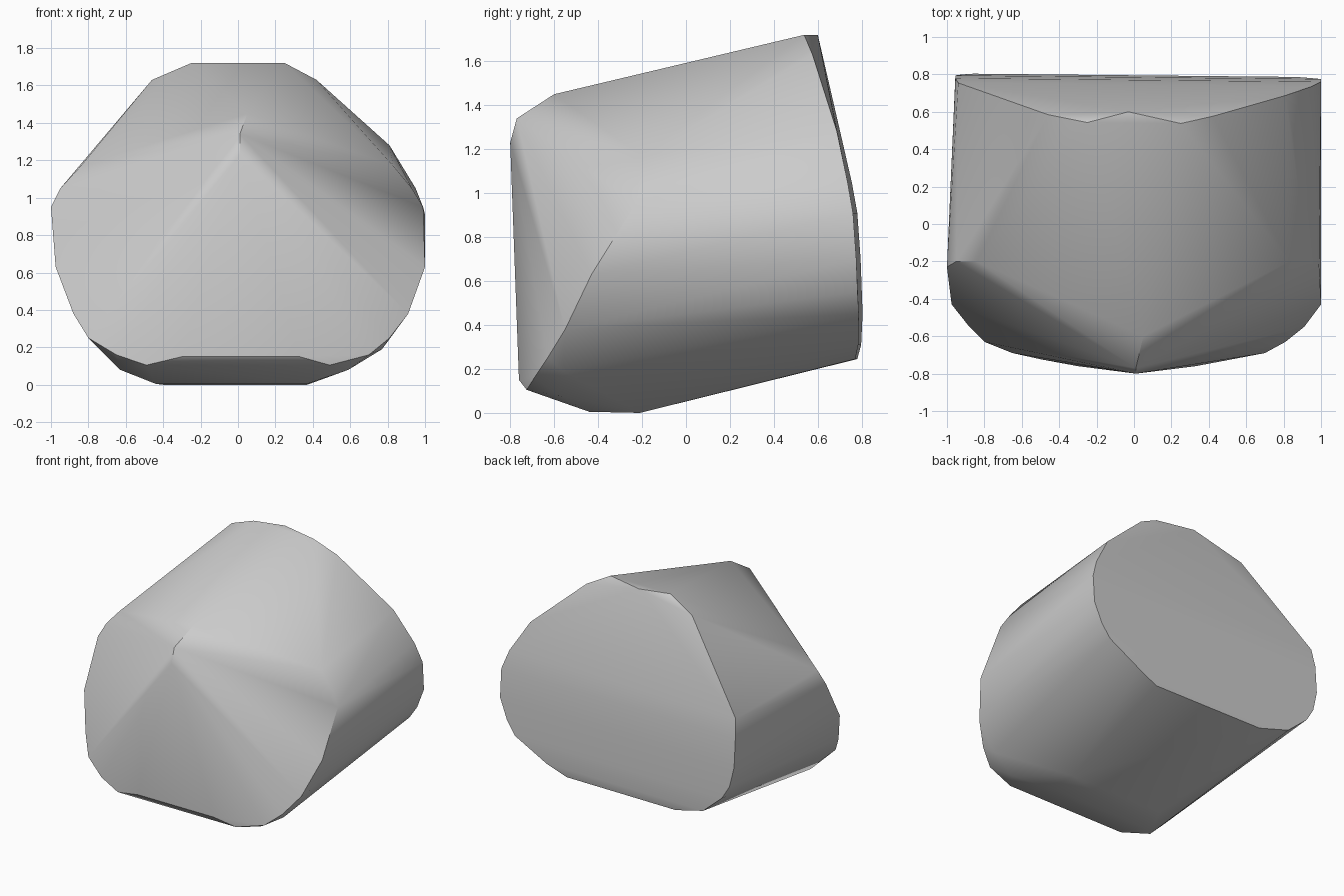
import bpy
import bmesh
import math

cube = bpy.data.objects.get("Cube")
if cube:
    bpy.data.objects.remove(cube, do_unlink=True)

# Stations on each rim: left x, right x, depth y, height z
front_rim = [
    (0.84, 0.83, -0.20, 1.17),
    (0.95, 0.93, -0.20, 1.05),
    (1.00, 0.99, -0.23, 0.95),
    (0.975, 1.00, -0.43, 0.63),
    (0.88, 0.91, -0.55, 0.38),
    (0.80, 0.81, -0.63, 0.25),
    (0.65, 0.70, -0.69, 0.16),
    (0.49, 0.49, -0.725, 0.105),
    (0.30, 0.33, -0.76, 0.15),
]
underside = [
    (0.74, 0.77, -0.56, 0.19),
    (0.63, 0.59, -0.58, 0.08),
    (0.44, 0.37, -0.44, 0.005),
    (0.40, 0.37, -0.21, 0.0),
]
back_rim = [
    (0.25, 0.25, 0.54, 1.72),
    (0.46, 0.42, 0.58, 1.63),
    (0.84, 0.81, 0.695, 1.22),
    (0.94, 0.95, 0.745, 1.05),
    (0.955, 1.00, 0.77, 0.91),
    (0.955, 1.00, 0.785, 0.70),
    (0.92, 0.94, 0.79, 0.55),
    (0.86, 0.87, 0.795, 0.45),
    (0.70, 0.61, 0.79, 0.31),
    (0.46, 0.45, 0.775, 0.245),
]
# Ridge of the nose and crown of the back
ridge = [(0.01, -0.80, 1.23), (0.01, -0.77, 1.34),
         (0.05, -0.60, 1.45), (-0.03, 0.60, 1.72)]

# Shape the upper corners and give the back a slight yaw
bm = bmesh.new()
for left, right, y, z in front_rim + underside:
    bm.verts.new((-left, y, z))
    bm.verts.new((right, y, z))
for left, right, y, z in back_rim:
    lean = 0.06 if 1.1 < z < 1.3 else 0.0
    bm.verts.new((-left, y + 0.01 * left, z - lean))
    bm.verts.new((right, y - 0.01 * right, z + lean))
for point in ridge:
    bm.verts.new(point)

# Stretch a closed skin over the rims
bmesh.ops.convex_hull(bm, input=bm.verts[:])
loose = [v for v in bm.verts if not v.link_faces]
bmesh.ops.delete(bm, geom=loose, context='VERTS')
bmesh.ops.recalc_face_normals(bm, faces=bm.faces[:])

mesh = bpy.data.meshes.new("tapered_block")
bm.to_mesh(mesh)
bm.free()
block = bpy.data.objects.new("tapered_block", mesh)
bpy.context.collection.objects.link(block)

# Plain grey finish
grey = bpy.data.materials.new("light_grey")
grey.use_nodes = True
colour = (0.6, 0.6, 0.6, 1.0)
grey.diffuse_color = colour
grey.node_tree.nodes["Principled BSDF"].inputs["Base Color"].default_value = colour
mesh.materials.append(grey)

# Soft facets with crisp rims
bpy.ops.object.select_all(action='DESELECT')
block.select_set(True)
bpy.context.view_layer.objects.active = block
bpy.ops.object.shade_smooth_by_angle(angle=math.radians(33))
